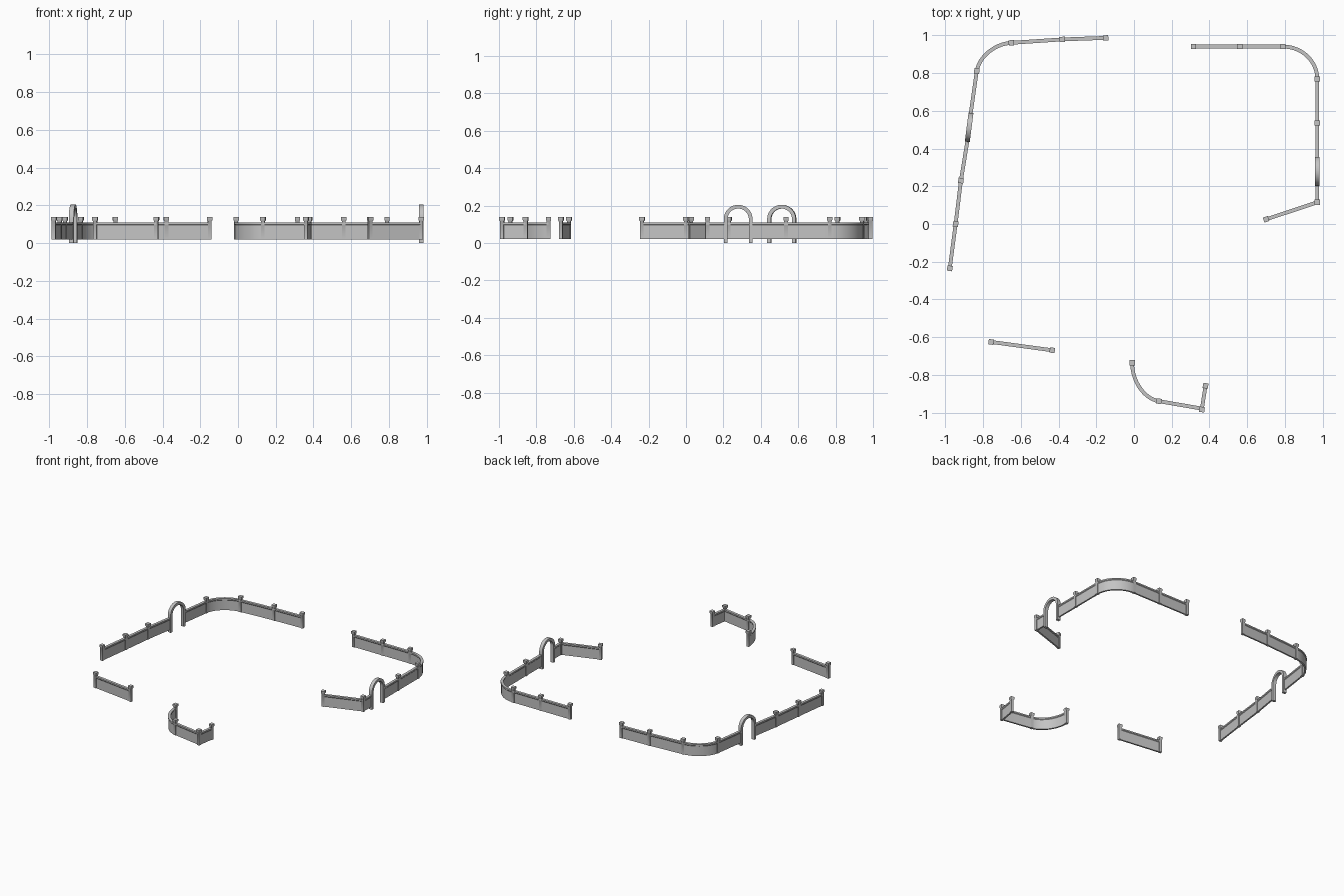
import bpy, bmesh, math
from mathutils import Vector, Matrix

if "Cube" in bpy.data.objects:
    bpy.data.objects.remove(bpy.data.objects["Cube"])

stone = bpy.data.materials.new("grey stone")
stone.use_nodes = True
stone.diffuse_color = (0.55, 0.55, 0.55, 1)
stone.node_tree.nodes["Principled BSDF"].inputs["Base Color"].default_value = stone.diffuse_color

# Heights
BASE, WALL_TOP, POST_TOP = 0.02, 0.11, 0.138
# Wall section: thin body with a wider coping
WALL = [(-0.006, BASE), (0.006, BASE), (0.006, 0.095), (0.010, 0.100),
        (0.010, WALL_TOP), (-0.010, WALL_TOP), (-0.010, 0.100), (-0.006, 0.095)]
# Arch section: radial thickness by depth
ARCH = [(-0.010, -0.013), (0.010, -0.013), (0.010, 0.013), (-0.010, 0.013)]


def finish(bm, name, matrix=Matrix()):
    bmesh.ops.recalc_face_normals(bm, faces=bm.faces)
    mesh = bpy.data.meshes.new(name)
    bm.to_mesh(mesh)
    bm.free()
    mesh.materials.append(stone)
    obj = bpy.data.objects.new(name, mesh)
    obj.matrix_world = matrix
    bpy.context.collection.objects.link(obj)
    bpy.ops.object.select_all(action='DESELECT')
    obj.select_set(True)
    bpy.context.view_layer.objects.active = obj
    bpy.ops.object.shade_smooth_by_angle(angle=math.radians(35))
    return obj


def sweep(name, path, profile, matrix=Matrix()):
    """Sweep a closed profile along a planar path with mitred corners."""
    bm = bmesh.new()
    pts = [Vector(p) for p in path]
    rings = []
    for i, p in enumerate(pts):
        a = (p - pts[i - 1]).normalized() if i else None
        b = (pts[i + 1] - p).normalized() if i < len(pts) - 1 else None
        t = ((a or b) + (b or a)).normalized()
        n = Vector((-t.y, t.x)) / t.dot(a or b)
        rings.append([bm.verts.new((p.x + n.x * o, p.y + n.y * o, h)) for o, h in profile])
    count = len(profile)
    for r, s in zip(rings, rings[1:]):
        for k in range(count):
            j = (k + 1) % count
            bm.faces.new((r[k], r[j], s[j], s[k]))
    bm.faces.new(rings[0])
    bm.faces.new(rings[-1])
    return finish(bm, name, matrix)


def bend(start, corner, end, steps=16):
    """Rounded corner from start to end, tangent to both legs."""
    a, c, d = Vector(start), Vector(corner), Vector(end)
    p, q = a.lerp(c, 0.55), d.lerp(c, 0.55)
    out = []
    for i in range(steps + 1):
        t = i / steps
        s = 1 - t
        out.append(tuple(a * s**3 + p * 3 * s * s * t + q * 3 * s * t * t + d * t**3))
    return out


def post(name, at, angle):
    """Square post with a flared flat cap."""
    bm = bmesh.new()
    levels = [(0.010, BASE), (0.010, 0.116), (0.014, 0.122), (0.014, POST_TOP)]
    rings = [[bm.verts.new((x * r, y * r, z)) for x, y in ((-1, -1), (1, -1), (1, 1), (-1, 1))]
             for r, z in levels]
    for r, s in zip(rings, rings[1:]):
        for k in range(4):
            bm.faces.new((r[k], r[(k + 1) % 4], s[(k + 1) % 4], s[k]))
    bm.faces.new(rings[0])
    bm.faces.new(rings[-1])
    finish(bm, name, Matrix.Translation((*at, 0)) @ Matrix.Rotation(angle, 4, 'Z'))


def arch(name, a, b):
    """Round arch on two straight legs, filling the gap from a to b."""
    a, b = Vector(a), Vector(b)
    mid, d = (a + b) / 2, (b - a).normalized()
    radius, spring = 0.067, 0.127
    path = [(radius, 0)]
    path += [(radius * math.cos(math.pi * i / 24), spring + radius * math.sin(math.pi * i / 24))
             for i in range(25)]
    path.append((-radius, 0))
    frame = Matrix(((d.x, 0, d.y, mid.x), (d.y, 0, -d.x, mid.y), (0, 1, 0, 0), (0, 0, 0, 1)))
    sweep(name, path, ARCH, frame)


# Left-hand runs (at -x), back to front
back_bend = bend((-0.65, 0.96), (-0.81, 0.95), (-0.833, 0.81))
sweep("west_back_wall", [(-0.15, 0.986), (-0.38, 0.978)] + back_bend + [(-0.866, 0.58)], WALL)
arch("west_arch", (-0.864, 0.586), (-0.883, 0.438))
sweep("west_front_wall", [(-0.882, 0.444), (-0.917, 0.23), (-0.945, 0), (-0.976, -0.235)], WALL)

# Right-hand runs (at +x)
east_bend = bend((0.79, 0.94), (0.971, 0.94), (0.971, 0.768))
sweep("east_back_wall", [(0.315, 0.94)] + east_bend + [(0.971, 0.35)], WALL)
arch("east_arch", (0.971, 0.355), (0.971, 0.203))
sweep("east_front_wall", [(0.971, 0.21), (0.971, 0.115), (0.70, 0.025)], WALL)

# Front runs
sweep("front_straight_wall", [(-0.757, -0.625), (-0.433, -0.669)], WALL)
front_bend = bend((-0.01, -0.735), (-0.01, -0.915), (0.132, -0.939))
sweep("front_curved_wall", front_bend + [(0.36, -0.978), (0.379, -0.857)], WALL)

# Posts: position and turn in degrees
posts = [(-0.15, 0.986, 3), (-0.38, 0.978, 3), (-0.65, 0.96, 3), (-0.833, 0.81, -8),
         (-0.917, 0.23, -8), (-0.945, 0, -8), (-0.976, -0.235, -8),
         (0.315, 0.94, 0), (0.56, 0.94, 0), (0.79, 0.94, 0), (0.971, 0.768, 0),
         (0.971, 0.535, 0), (0.971, 0.115, 0), (0.70, 0.025, 18),
         (-0.757, -0.625, -8), (-0.433, -0.669, -8),
         (-0.01, -0.735, 0), (0.132, -0.939, -8), (0.36, -0.983, -9), (0.379, -0.857, -9)]
for i, (x, y, turn) in enumerate(posts, 1):
    post(f"post_{i}", (x, y), math.radians(turn))
